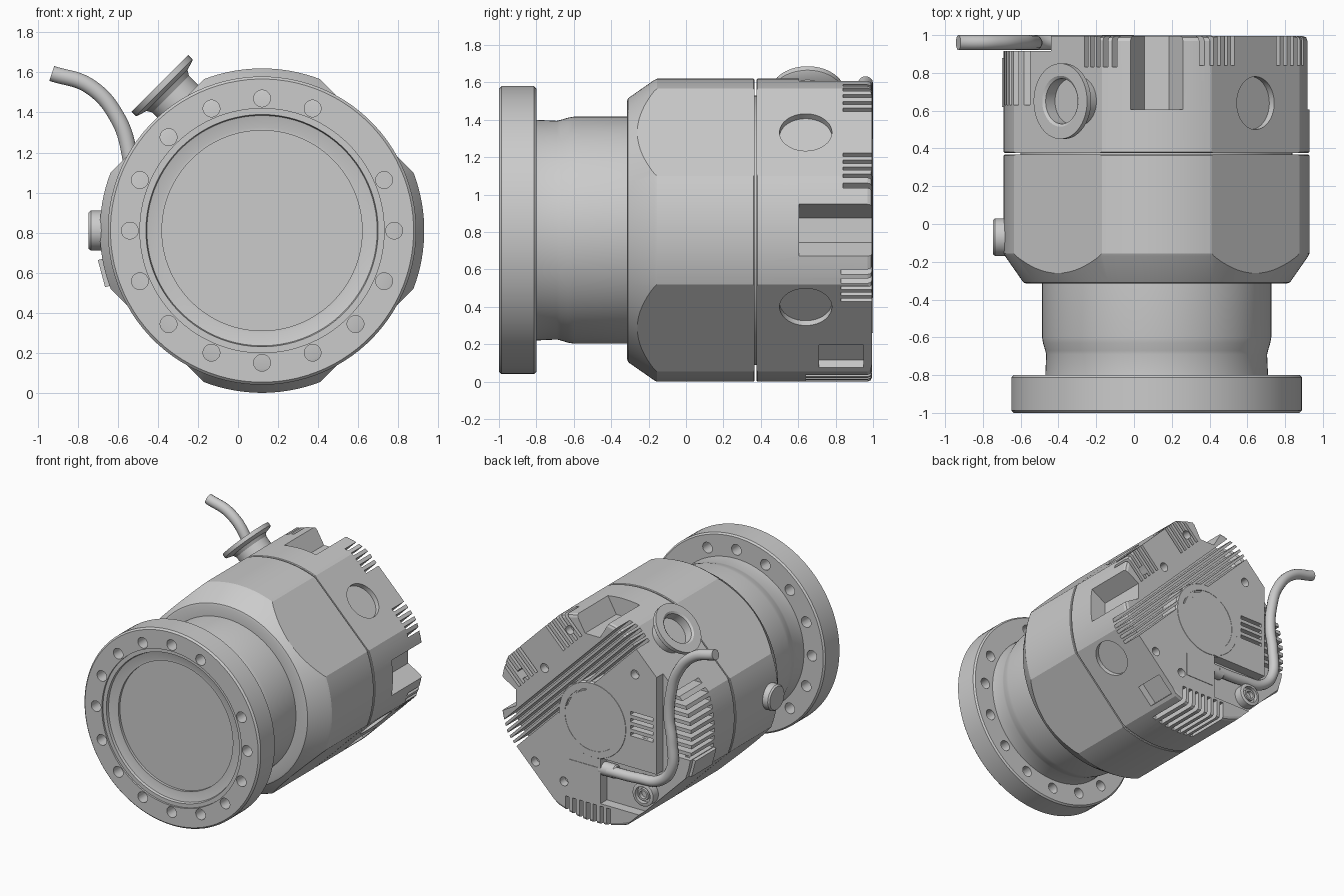
import bpy, bmesh
from math import radians, sqrt, cos, sin, pi
from mathutils import Matrix, Vector

if "Cube" in bpy.data.objects:
    bpy.data.objects.remove(bpy.data.objects["Cube"])

C = Vector((0.12, 0, 0.81))          # pump axis runs along y through here
Q = sqrt(0.5)
FLAT = 0.74                          # distance of diagonal flats from the axis


def finish(bm, name, angle=30):
    bmesh.ops.recalc_face_normals(bm, faces=bm.faces)
    me = bpy.data.meshes.new(name)
    bm.to_mesh(me)
    bm.free()
    ob = bpy.data.objects.new(name, me)
    ob.location = C
    bpy.context.collection.objects.link(ob)
    smooth(ob, angle)
    return ob


def smooth(ob, angle=30):
    bpy.ops.object.select_all(action='DESELECT')
    ob.select_set(True)
    bpy.context.view_layer.objects.active = ob
    bpy.ops.object.shade_smooth_by_angle(angle=radians(angle))


def add_lathe(bm, prof, loc=(0, 0, 0), axis=(0, 1, 0), n=96):
    """Revolve (radius, distance) pairs about an axis, capping both ends."""
    m = Matrix.Translation(loc) @ Vector(axis).to_track_quat('Z', 'Y').to_matrix().to_4x4()
    rings = [[bm.verts.new(m @ Vector((r * cos(2 * pi * (i + .5) / n), r * sin(2 * pi * (i + .5) / n), s)))
              for i in range(n)] for r, s in prof]
    for a, b in zip(rings, rings[1:]):
        for i in range(n):
            j = (i + 1) % n
            bm.faces.new((a[i], a[j], b[j], b[i]))
    bm.faces.new(rings[0][::-1])
    bm.faces.new(rings[-1])


def add_box(bm, lo, hi, turn=0):
    """Box between two corners, then turned about the pump axis."""
    lo, hi = Vector(lo), Vector(hi)
    m = (Matrix.Rotation(radians(turn), 4, 'Y') @ Matrix.Translation((lo + hi) / 2)
         @ Matrix.Diagonal((*(hi - lo), 1)))
    bmesh.ops.create_cube(bm, size=1, matrix=m)


def lathe(name, prof, **k):
    bm = bmesh.new()
    add_lathe(bm, prof, **k)
    return finish(bm, name)


def flatted(name, prof):
    """Turned part with four diagonal flats milled off."""
    bm = bmesh.new()
    add_lathe(bm, prof, n=128)
    for sx in (-1, 1):
        for sz in (-1, 1):
            no = Vector((sx * Q, 0, sz * Q))
            res = bmesh.ops.bisect_plane(bm, geom=bm.verts[:] + bm.edges[:] + bm.faces[:],
                                         plane_co=no * FLAT, plane_no=no, clear_outer=True)
            cut = [e for e in res['geom_cut'] if isinstance(e, bmesh.types.BMEdge)]
            bmesh.ops.edgeloop_fill(bm, edges=cut)
    return finish(bm, name, 20)


def carve(ob, bm):
    cutter = finish(bm, ob.name + "_cutter")
    cutter.hide_render = True
    mod = ob.modifiers.new("carve", 'BOOLEAN')
    mod.operation, mod.solver, mod.object = 'DIFFERENCE', 'EXACT', cutter
    mod.use_self = True
    bpy.context.view_layer.objects.active = ob
    bpy.ops.object.modifier_apply(modifier=mod.name)
    bpy.data.objects.remove(cutter)
    smooth(ob, 20)


# inlet flange and neck, with bolt holes (one position left blank)
flange = lathe("inlet_flange", [
    (.50, -.93), (.50, -.95), (.515, -.95), (.575, -.965), (.58, -.985), (.61, -.985), (.61, -1),
    (.757, -1), (.77, -.987), (.77, -.812), (.758, -.8), (.59, -.8), (.585, -.69), (.59, -.67),
    (.602, -.63), (.607, -.6), (.607, -.28)])
bm = bmesh.new()
for k in range(16):
    if k != 2:
        a = k * pi / 8
        add_lathe(bm, [(.042, -1.05), (.042, -.75)], loc=(.66 * cos(a), 0, .66 * sin(a)), n=24)
carve(flange, bm)

# front body, seam ring and rear housing
flatted("pump_body", [(.60, -.315), (.69, -.315), (.705, -.31), (.716, -.295), (.803, -.17),
                      (.81, -.155), (.81, .362), (.805, .367)])
lathe("seam_ring", [(.72, .36), (.72, .385)])
rear = flatted("rear_housing", [(.805, .377), (.81, .382), (.81, .97), (.803, .988), (.785, .995)])

bm = bmesh.new()
# long cooling slots across the back
for i in range(5):
    add_box(bm, (-1.1, .83, .20 + .045 * i), (1.1, 1.1, .225 + .045 * i), 45)
# combs at both ends of the upper right flat
for s in (-1, 1):
    for i in range(5):
        x = s * (.17 + .052 * i)
        add_box(bm, (x - .012, .84, .52), (x + .012, 1.1, .95), 45)
# bottom and left fins
for i in range(7):
    x = -.14 + .06 * i
    add_box(bm, (x - .016, .64, -.95), (x + .016, 1.1, -.66))
for i in range(9):
    z = -.12 + .06 * i
    add_box(bm, (-.95, .63, z - .016), (-.60, 1.1, z + .016))
# slots beside the centre disc
for i in range(4):
    z = -.02 + .055 * i
    add_box(bm, (-.53, .9, z - .014), (-.33, 1.1, z + .014))
# recessed area for the cable and connectors
add_box(bm, (-1, .915, -.9), (-.56, 1.15, .62))
add_box(bm, (-.57, .9152, -.64), (-.07, 1.16, -.28))
# flared notches at top and right
for turn in (0, 90):
    rot = Matrix.Rotation(radians(turn), 4, 'Y')
    pts = [(-.14, .95), (-.14, .80), (-.065, .67), (.065, .67), (.14, .80), (.14, .95)]
    ends = [[bm.verts.new(rot @ Vector((x, y, z))) for x, z in pts] for y in (.605, 1.2)]
    bm.faces.new(ends[0])
    bm.faces.new(ends[1][::-1])
    for i in range(6):
        j = (i + 1) % 6
        bm.faces.new((ends[0][i], ends[1][i], ends[1][j], ends[0][j]))
# round recesses on the right flats
for x, z, ax in ((.522, .522, (Q, 0, Q)), (.635, -.41, (Q, 0, -Q))):
    add_lathe(bm, [(.14, -.035), (.14, .15)], loc=(x, .64, z), axis=ax, n=48)
# connector pocket at the lower end of the right flat
add_box(bm, (.13, .71, .68), (.30, .95, .85), 135)
# screw counterbores
for x, z in ((.5, -.46), (.42, .3), (-.37, .46), (.2, .66), (.62, .2), (.25, -.55)):
    add_lathe(bm, [(.035, .93), (.035, 1.1)], loc=(x, 0, z), n=20)
carve(rear, bm)

# centre disc on the back
lathe("back_disc", [(.30, .8), (.30, .985), (.29, .997), (.24, .997), (.237, .985), (.23, .985),
                    (.227, .993)])

# label plate
bm = bmesh.new()
add_box(bm, (-.05, .97, -.55), (.20, .999, -.36))
finish(bm, "blank_plate")

# backing pump port on the upper left flat
lathe("backing_port", [(.13, -.32), (.13, -.075), (.145, -.05), (.195, -.035), (.20, -.03), (.20, 0),
                       (.135, 0), (.12, -.01), (.12, -.08)],
      loc=(-.51, .65, .735), axis=(-Q, 0, Q), n=64)

# vent screw on the left
lathe("vent_screw", [(.10, .7), (.10, .855), (.09, .867), (.06, .867)],
      loc=(0, -.07, 0), axis=(-1, 0, 0), n=48)

# side connector tile
bm = bmesh.new()
add_box(bm, (-.83, .62, -.07), (-.74, .88, .07), -15)
finish(bm, "side_tile")

# hexagonal boss and round socket on the back
lathe("hex_boss", [(.12, .88), (.12, .965), (.10, .985)], loc=(-.44, 0, -.14), n=6)
lathe("round_socket", [(.09, .88), (.09, .98), (.08, .985), (.065, .985), (.065, .95), (.045, .95),
                       (.045, .98), (.03, .98), (.03, .95)], loc=(-.43, 0, -.48), n=40)

# cable gland and cable
lathe("cable_gland", [(.052, -.08), (.052, .05), (.045, .06)], loc=(-.12, .945, -.38), axis=(-1, 0, 0), n=24)
cu = bpy.data.curves.new("cable", 'CURVE')
cu.dimensions = '3D'
cu.bevel_depth, cu.bevel_resolution, cu.use_fill_caps = .04, 5, True
sp = cu.splines.new('BEZIER')
path = [(-.12, -.38), (-.38, -.37), (-.56, -.34), (-.665, -.22), (-.67, 0), (-.645, .18), (-.66, .37),
        (-.72, .56), (-.86, .72), (-1.05, .785)]
sp.bezier_points.add(len(path) - 1)
for p, (x, z) in zip(sp.bezier_points, path):
    p.co = (x, .96, z)
    p.handle_left_type = p.handle_right_type = 'AUTO'
cable = bpy.data.objects.new("cable", cu)
cable.location = C
bpy.context.collection.objects.link(cable)
